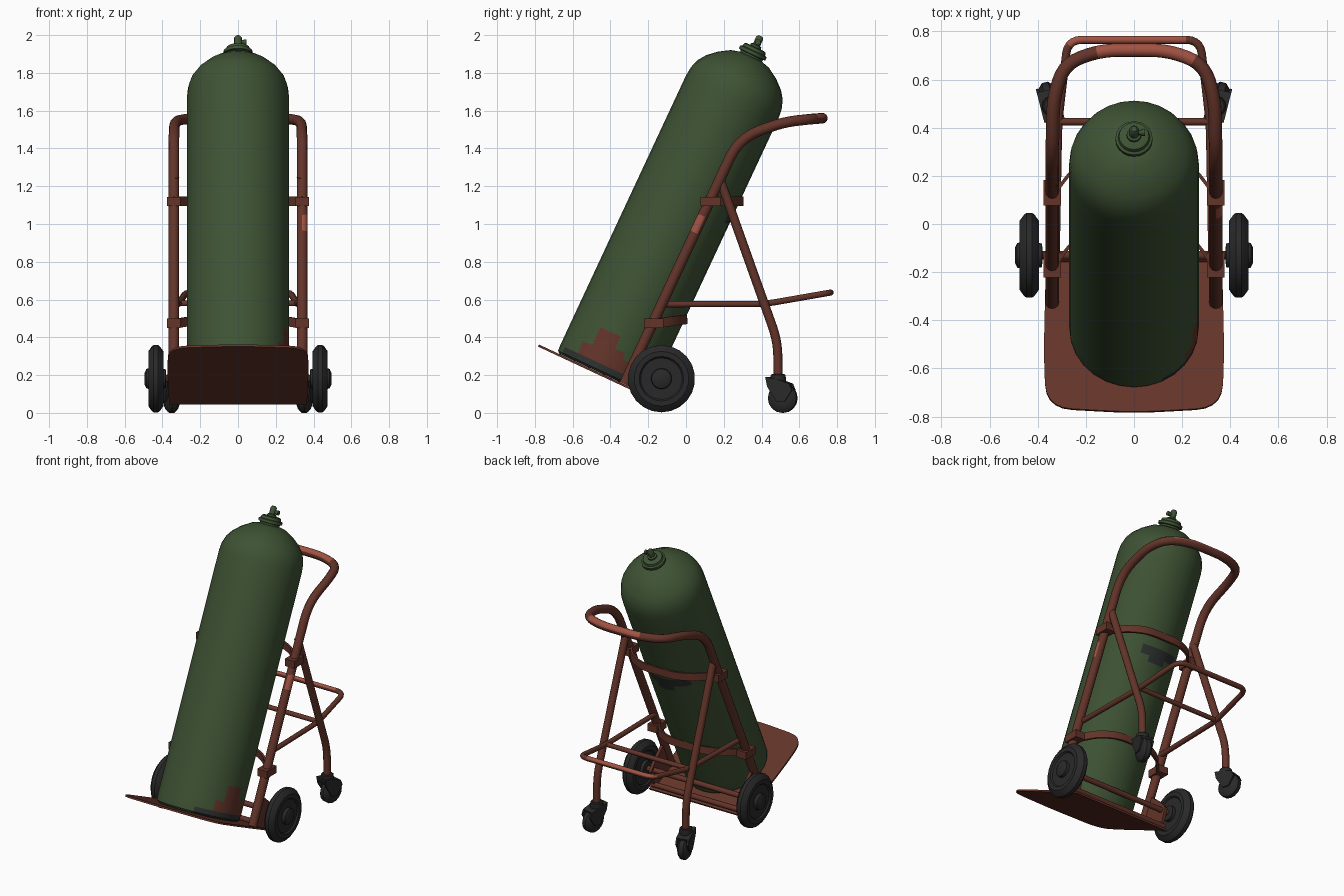
import bpy, bmesh, math, random
from mathutils import Vector, Matrix

if "Cube" in bpy.data.objects:
    bpy.data.objects.remove(bpy.data.objects["Cube"])

random.seed(4)
TILT = Matrix.Rotation(math.radians(-25), 4, 'X')   # lean of bottle and truck frame


def mat(name, rgb):
    m = bpy.data.materials.new(name)
    m.diffuse_color = (*rgb, 1)
    m.use_nodes = True
    m.node_tree.nodes["Principled BSDF"].inputs["Base Color"].default_value = m.diffuse_color
    return m


GREEN = mat("bottle green", (0.048, 0.085, 0.034))
RUST = mat("red brown paint", (0.125, 0.034, 0.022))
CHIP = mat("light red worn paint", (0.36, 0.085, 0.055))
BLACK = mat("black rubber", (0.022, 0.022, 0.023))
DARK = mat("dark bare metal", (0.025, 0.03, 0.028))


def finish(name, bm, mats, rule=None, angle=40, matrix=None):
    if matrix is not None:
        bm.transform(matrix)
    bmesh.ops.recalc_face_normals(bm, faces=bm.faces)
    bm.normal_update()
    if rule:
        for f in bm.faces:
            f.material_index = rule(f.calc_center_median(), f.normal)
    me = bpy.data.meshes.new(name)
    bm.to_mesh(me)
    bm.free()
    for m in mats:
        me.materials.append(m)
    ob = bpy.data.objects.new(name, me)
    bpy.context.collection.objects.link(ob)
    bpy.context.view_layer.objects.active = ob
    bpy.ops.object.select_all(action='DESELECT')
    ob.select_set(True)
    bpy.ops.object.shade_smooth_by_angle(angle=math.radians(angle))
    return ob


def skin(bm, rings, caps=True):
    vs = [[bm.verts.new(p) for p in r] for r in rings]
    n = len(vs[0])
    for a, b in zip(vs, vs[1:]):
        for i in range(n):
            bm.faces.new((a[i], a[(i + 1) % n], b[(i + 1) % n], b[i]))
    if caps:
        bm.faces.new(vs[0])
        bm.faces.new(vs[-1])


def lathe(name, prof, sides, mats, matrix, rule=None, angle=40):
    """prof: (radius, height) pairs around local z"""
    bm = bmesh.new()
    skin(bm, [[(r * math.cos(2 * math.pi * i / sides), r * math.sin(2 * math.pi * i / sides), h)
               for i in range(sides)] for r, h in prof])
    return finish(name, bm, mats, rule, angle, matrix)


def rounded(pts, rad, steps=5):
    pts = [Vector(p) for p in pts]
    out = [pts[0]]
    for a, b, c in zip(pts, pts[1:], pts[2:]):
        r = min(rad, (a - b).length * 0.48, (c - b).length * 0.48)
        p, q = b + (a - b).normalized() * r, b + (c - b).normalized() * r
        for i in range(steps + 1):
            t = i / steps
            out.append(p * (1 - t) ** 2 + b * 2 * t * (1 - t) + q * t * t)
    return out + [pts[-1]]


def sweep(name, pts, section, mats=(RUST,), rule=None, rad=0.1):
    """sweep a 2D section (side, up) along a rounded path"""
    path = rounded(pts, rad)
    bm = bmesh.new()
    rings, side = [], None
    for i, p in enumerate(path):
        t = (path[min(i + 1, len(path) - 1)] - path[max(i - 1, 0)]).normalized()
        if side is None:
            side = t.cross(Vector((0, 0, 1)))
            if side.length < 0.01:
                side = Vector((1, 0, 0))
        side = (side - t * side.dot(t)).normalized()
        up = side.cross(t)
        rings.append([p + side * u + up * v for u, v in section])
    skin(bm, rings)
    return finish(name, bm, mats, rule)


def circle(r, n=12):
    return [(r * math.cos(2 * math.pi * i / n), r * math.sin(2 * math.pi * i / n)) for i in range(n)]


def rect(w, h):
    return [(-w / 2, -h / 2), (w / 2, -h / 2), (w / 2, h / 2), (-w / 2, h / 2)]


def mirrored(half):
    """half path starting at +x side and ending next to the centre"""
    return half + [(-x, y, z) for x, y, z in reversed(half)]


def prism(name, outline, axis_vec, mats, matrix=None):
    bm = bmesh.new()
    v = Vector(axis_vec)
    skin(bm, [[Vector(p) for p in outline], [Vector(p) + v for p in outline]])
    return finish(name, bm, mats, None, 40, matrix)


# Gas bottle with worn patches near the foot and behind the upper strap
AXIS_N = -0.485
SIDES = 28
jag = [random.uniform(0.10, 0.28) for _ in range(SIDES)]


def bottle_rule(c, n):
    l = TILT.inverted() @ c
    a = math.atan2(l.y - AXIS_N, l.x)
    k = int((a / (2 * math.pi) % 1) * SIDES)
    if abs(l.x) + abs(l.y - AXIS_N) < 0.2:
        return 0
    if l.z < 0.045 and -1.2 < a < 0.6:
        return 2
    if -0.62 < a < 0.5 and l.z < jag[k]:
        return 1
    if 1.0 < l.z < 1.06 and 1.1 < a < 2.2:
        return 2
    if 0.96 < l.z < 1.0 and 1.3 < a < 1.7:
        return 2
    return 0


prof = [(0.255, 0.0), (0.268, 0.012)]
prof += [(0.27, 0.045 + 0.035 * i) for i in range(8)]
prof += [(0.27, z) for z in (0.5, 0.96, 1.0, 1.06, 1.45)]
prof += [(0.27, 1.62), (0.265, 1.67), (0.248, 1.72), (0.218, 1.762), (0.17, 1.805),
         (0.11, 1.842), (0.06, 1.855)]
on_axis = TILT @ Matrix.Translation((0, AXIS_N, 0))
lathe("gas_bottle", prof, SIDES, [GREEN, RUST, DARK], on_axis, bottle_rule)

# Neck collar and valve
lathe("neck_collar", [(0.06, 1.83), (0.065, 1.865), (0.077, 1.868), (0.077, 1.885), (0.066, 1.89),
                      (0.062, 1.905), (0.05, 1.91)], 20, [GREEN], on_axis)
lathe("valve_stem", [(0.032, 1.9), (0.03, 1.92), (0.02, 1.925), (0.02, 1.965), (0.012, 1.975)],
      12, [GREEN], on_axis)
lathe("valve_outlet", [(0.01, 0), (0.01, 0.03), (0.015, 0.03), (0.015, 0.045)], 10, [GREEN],
      on_axis @ Matrix.Translation((0, 0, 1.94)) @ Matrix.Rotation(math.pi / 2, 4, 'Y'))

# Toe plate with rounded front corners
edge = rounded([(0.365, -0.13, 0), (0.375, -0.6, 0), (0.365, -0.84, 0), (0, -0.862, 0),
                (-0.365, -0.84, 0), (-0.375, -0.6, 0), (-0.365, -0.13, 0)], 0.11)
prism("toe_plate", [p + Vector((0, 0, -0.013)) for p in edge], (0, 0, 0.012), [RUST], TILT)

# Main tube: both rails and the curved push handle
foot, bend = TILT @ Vector((0.34, -0.36, 0)), TILT @ Vector((0.34, -0.36, 1.44))
mid = TILT @ Vector((0.34, -0.36, 0.9))
mid2 = TILT @ Vector((0.34, -0.36, 1.06))


def worn(c, n):
    handle = c.y > 0.66 and n.z > 0.35 and -0.16 < c.x < 0.25
    rail = c.x > 0.34 and 0.955 < c.z < 1.05 and n.x > 0.2 and n.y < 0.3
    return 1 if handle or rail else 0


sweep("rails_and_handle", mirrored([tuple(foot), tuple(mid), tuple(mid2), tuple(bend),
                                    (0.335, 0.52, 1.54), (0.29, 0.665, 1.556), (0.14, 0.722, 1.56)]),
      circle(0.028), (RUST, CHIP), worn, 0.13)

# Curved straps behind the bottle
for name, y, back, z, dz in (("upper_strap", 0.127, 0.297, 1.12, 0.0),
                             ("lower_strap", -0.173, 0.0, 0.475, 0.02)):
    d = back - y
    sweep(name, mirrored([(0.345, y - 0.02, z), (0.315, y + 0.02, z), (0.25, y + d * 0.62, z + dz * 0.6),
                          (0.13, back, z + dz)]), rect(0.014, 0.05), rad=0.12)
    for s in (1, -1):
        prism("strap_clamp", [(s * 0.34 + a, y + b, z - 0.026) for a, b in
                              ((-.036, -.05), (.036, -.05), (.036, .055), (-.036, .055))],
              (0, 0, 0.05), [RUST])

# Fold-out rear frame: U bar and cross bar
sweep("rear_u_bar", mirrored([(0.325, -0.12, 0.575), (0.315, 0.42, 0.577), (0.275, 0.765, 0.637)]),
      circle(0.017, 10), (RUST, CHIP),
      lambda c, n: 1 if c.y > 0.74 and n.z > 0.3 and c.x < 0.2 else 0, 0.06)
sweep("rear_cross_bar", [(0.33, 0.425, 0.58), (-0.33, 0.425, 0.58)], circle(0.016, 10))

# Axle, plate bar
sweep("axle", [(0.45, -0.13, 0.183), (-0.45, -0.13, 0.183)], circle(0.018, 12))
sweep("plate_bar", [tuple(TILT @ Vector((s * 0.36, -0.16, 0.012))) for s in (1, -1)], circle(0.018, 10))

TIRE = [(0.03, -0.055), (0.05, -0.052), (0.052, -0.03), (0.11, -0.03), (0.118, -0.04), (0.145, -0.04),
        (0.17, -0.022), (0.178, -0.012), (0.178, 0.012), (0.17, 0.022), (0.145, 0.04), (0.118, 0.04),
        (0.11, 0.03), (0.055, 0.03), (0.052, 0.05), (0.03, 0.06)]
CASTER = [(0.03, -0.034), (0.06, -0.03), (0.078, -0.014), (0.078, 0.014), (0.06, 0.03), (0.03, 0.034)]

for s in (1, -1):
    turn = Matrix.Rotation(s * math.pi / 2, 4, 'Y')
    # Big wheel and its axle bracket
    lathe("wheel", TIRE, 22, [BLACK],
          Matrix.Translation((s * 0.435, -0.13, 0.181)) @ turn, None, 35)
    prism("axle_bracket", [(s * 0.34 - 0.01, n, d) for n, d in
                           ((-0.36, 0), (-0.15, 0), (-0.16, 0.13), (-0.22, 0.16), (-0.36, 0.2))],
          (0.02, 0, 0), [RUST], TILT)
    # Rear leg
    sweep("rear_leg", [(s * 0.335, 0.175, 1.25), (s * 0.34, 0.485, 0.38), (s * 0.34, 0.488, 0.18)],
          circle(0.024), rad=0.08)
    # Swivel caster: socket, fork and wheel
    lathe("caster_socket", [(0.034, 0.205), (0.04, 0.2), (0.044, 0.165), (0.034, 0.14)], 14, [BLACK],
          Matrix.Translation((s * 0.34, 0.488, 0)))
    yaw = Matrix.Translation((s * 0.345, 0.488, 0)) @ Matrix.Rotation(s * -0.25, 4, 'Z')
    for t in (-1, 1):
        prism("caster_fork", [(t * 0.037 - 0.006, y, z) for y, z in
                              ((-0.06, 0.19), (-0.05, 0.14), (0.0, 0.06), (0.045, 0.06),
                               (0.085, 0.12), (0.07, 0.155), (0.0, 0.18))],
              (0.012, 0, 0), [BLACK], yaw)
    prism("caster_crown", [(-0.037, y, z) for y, z in
                           ((-0.06, 0.19), (-0.055, 0.165), (0.0, 0.14), (0.06, 0.13),
                            (0.07, 0.155), (0.0, 0.18))], (0.074, 0, 0), [BLACK], yaw)
    lathe("caster_wheel", CASTER, 16, [BLACK],
          yaw @ Matrix.Translation((0, 0.025, 0.078)) @ turn)
